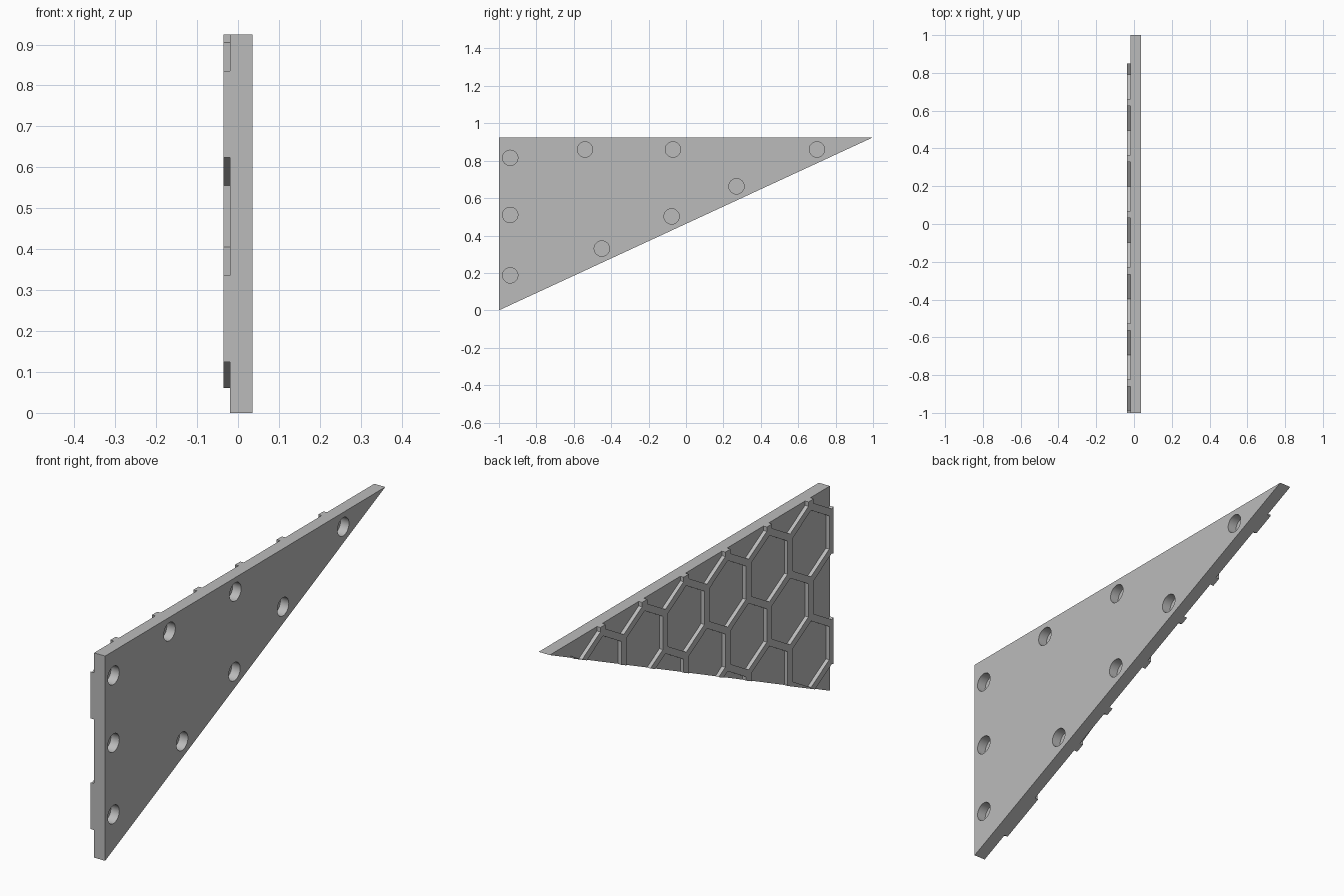
import bpy, bmesh, math

old = bpy.data.objects.get("Cube")
if old:
    bpy.data.objects.remove(old, do_unlink=True)

OUTER, FLOOR, FACE = -0.036, -0.019, 0.036   # rib tops, recess floor, flat side
HEIGHT = 0.925

grey = bpy.data.materials.new("light_grey")
grey.use_nodes = True
color = (0.5, 0.5, 0.5, 1)
grey.diffuse_color = color
grey.node_tree.nodes["Principled BSDF"].inputs["Base Color"].default_value = color


def add_prism(bm, outline, x0, x1):
    """Extrude a y-z outline along x."""
    near = [bm.verts.new((x0, y, z)) for y, z in outline]
    far = [bm.verts.new((x1, y, z)) for y, z in outline]
    bm.faces.new(near)
    bm.faces.new(far[::-1])
    n = len(outline)
    for i in range(n):
        j = (i + 1) % n
        bm.faces.new((near[i], far[i], far[j], near[j]))


def ring(y, z, radius, sides):
    """Regular outline with a corner pointing up."""
    return [(y + radius * math.sin(math.tau * i / sides),
             z + radius * math.cos(math.tau * i / sides)) for i in range(sides)]


def make_object(name, outlines, x0, x1):
    bm = bmesh.new()
    for outline in outlines:
        add_prism(bm, outline, x0, x1)
    bmesh.ops.recalc_face_normals(bm, faces=bm.faces)
    mesh = bpy.data.meshes.new(name)
    bm.to_mesh(mesh)
    bm.free()
    mesh.materials.append(grey)
    obj = bpy.data.objects.new(name, mesh)
    bpy.context.collection.objects.link(obj)
    return obj


def cut(target, cutter):
    mod = target.modifiers.new("cut", 'BOOLEAN')
    mod.operation = 'DIFFERENCE'
    mod.solver = 'EXACT'
    mod.object = cutter
    bpy.context.view_layer.objects.active = target
    bpy.ops.object.modifier_apply(modifier=mod.name)
    bpy.data.objects.remove(cutter, do_unlink=True)


# Triangular panel
panel = make_object("triangular_panel", [[(-1, 0), (1, HEIGHT), (-1, HEIGHT)]], OUTER, FACE)

# Honeycomb recesses, leaving narrow ribs between them
PITCH, ROW = 0.297, 0.25
cells = []
for row in range(5):
    shift = PITCH / 2 if row % 2 else 0
    for col in range(-1, 7):
        cells.append(ring(-0.99 + shift + col * PITCH, -0.02 + row * ROW, 0.15, 6))
cut(panel, make_object("honeycomb_cutter", cells, OUTER - 0.1, FLOOR))

# Plain tip without ribs
tip = [(0.85, 0.7), (1.1, 0.7), (1.1, 1.1), (0.85, 1.1)]
cut(panel, make_object("tip_cutter", [tip], OUTER - 0.1, FLOOR))

# Blind round sockets along the three edges of the flat side
sockets = [(-0.94, 0.815), (-0.94, 0.51), (-0.94, 0.187),
           (-0.54, 0.86), (-0.07, 0.86), (0.70, 0.86),
           (0.27, 0.663), (-0.077, 0.502), (-0.45, 0.33)]
cut(panel, make_object("socket_cutter", [ring(y, z, 0.041, 48) for y, z in sockets],
                       -0.006, FACE + 0.1))

# Smooth socket walls, sharp everywhere else
bpy.ops.object.select_all(action='DESELECT')
panel.select_set(True)
bpy.context.view_layer.objects.active = panel
bpy.ops.object.shade_smooth_by_angle(angle=math.radians(30))
